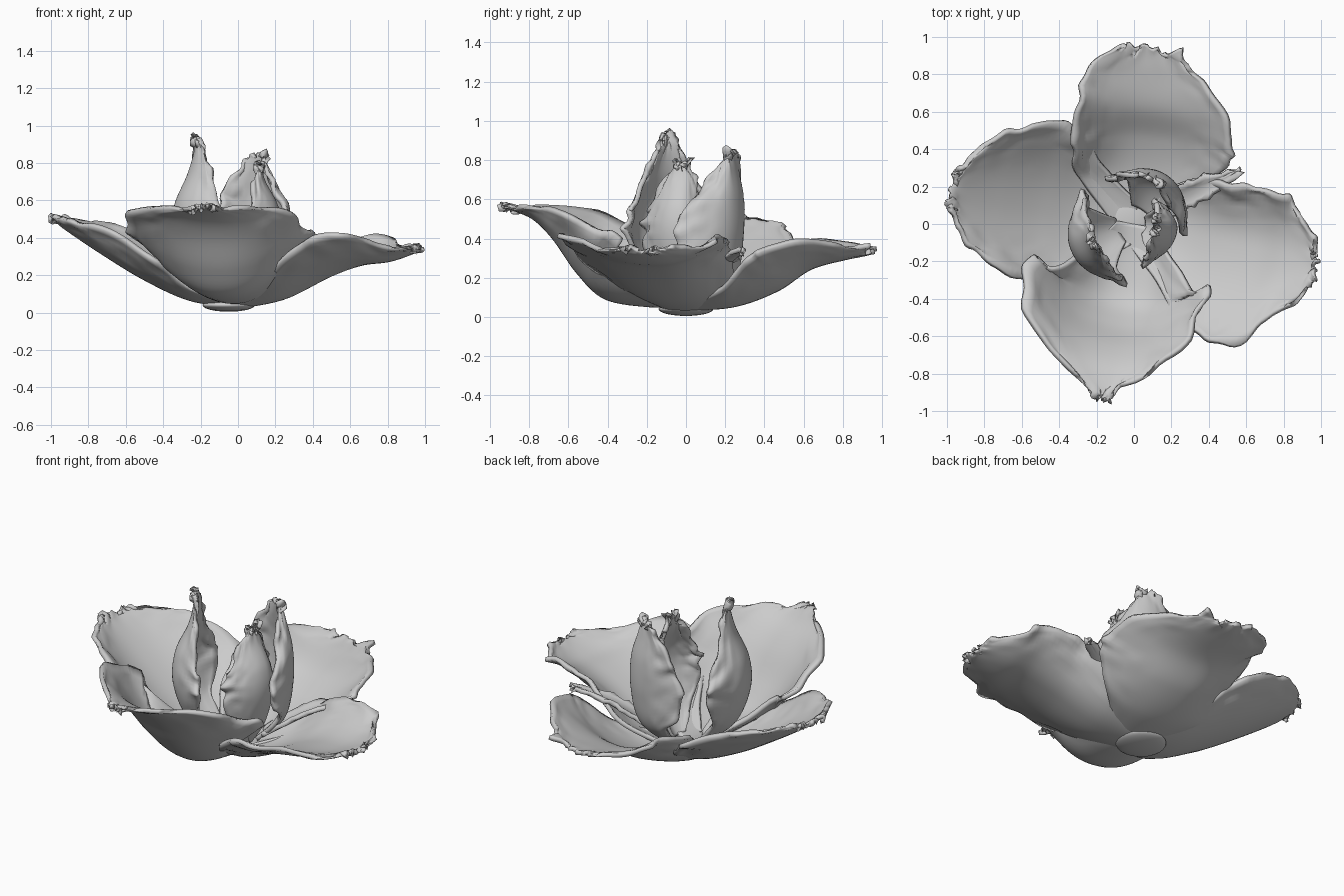
import bpy, math
from mathutils import Vector, noise


def spline(rows, t):
    # Catmull-Rom interpolation through the rows
    n = len(rows) - 1
    i = min(int(t * n), n - 1)
    f = t * n - i
    p0, p1, p2, p3 = (rows[max(0, min(n, i + k))] for k in (-1, 0, 1, 2))
    return [0.5 * (2*b + (c - a)*f + (2*a - 5*b + 4*c - d)*f*f + (3*b - a - 3*c + d)*f**3)
            for a, b, c, d in zip(p0, p1, p2, p3)]


def petal(name, angle, rows, ripple=0.03, thick=0.025, nu=44, nv=28):
    # rows: distance out, height, left width, right width, cupping of the edges
    a = math.radians(angle)
    out = Vector((math.cos(a), math.sin(a), 0))
    left = Vector((-out.y, out.x, 0))
    up = Vector((0, 0, 1))
    verts, faces = [], []
    for i in range(nu + 1):
        t = i / nu
        r, z, wl, wr, cup = spline(rows, t)
        r0, z0 = spline(rows, max(0, t - 0.02))[:2]
        r1, z1 = spline(rows, min(1, t + 0.02))[:2]
        slope = Vector((r1 - r0, z1 - z0)).normalized()
        normal = up * slope.x - out * slope.y
        along = out * slope.x + up * slope.y
        for j in range(nv + 1):
            v = 2 * j / nv - 1
            w = wl if v > 0 else wr
            edge = max(abs(v)**4, t**10) * min(1, t * 3)
            # ragged, wavy rim
            q = Vector((t * 6, v * 3, angle))
            n1, n2 = noise.noise(q), noise.noise(q * 2.1 + Vector((9, 4, 2)))
            p = out * r + up * z + left * (v * w)
            p += normal * (cup * abs(v)**2.2 + ripple * 0.7 * n1 * edge)
            p += left * (math.copysign(1, v) * abs(v)**3 * ripple * 1.3 * n2 * min(1, t * 3))
            p += along * (ripple * 1.2 * n2 * t**10)
            verts.append(p)
    for i in range(nu):
        for j in range(nv):
            k = i * (nv + 1) + j
            faces.append((k, k + nv + 1, k + nv + 2, k + 1))
    me = bpy.data.meshes.new(name)
    me.from_pydata(verts, [], faces)
    ob = bpy.data.objects.new(name, me)
    bpy.context.collection.objects.link(ob)
    sol = ob.modifiers.new("thickness", 'SOLIDIFY')
    sol.thickness, sol.offset = thick, 1
    for p in me.polygons:
        p.use_smooth = True
    return ob


# Wide outer petals
petal("outer_petal_left", 170, [
    (0, .03, .12, .12, .02), (.25, .06, .30, .30, .08), (.5, .17, .40, .46, .16),
    (.75, .32, .36, .42, .14), (.93, .44, .24, .27, .07), (1.0, .49, .08, .12, .02)])
petal("outer_petal_back", 85, [
    (0, .03, .12, .12, .02), (.25, .05, .33, .35, .10), (.47, .13, .38, .50, .20),
    (.64, .24, .38, .46, .15), (.82, .29, .32, .30, .07), (.95, .32, .14, .16, .03)])
petal("outer_petal_right", -12, [
    (0, .02, .12, .12, .02), (.25, .07, .28, .32, .10), (.5, .19, .33, .52, .17),
    (.67, .25, .34, .53, .16), (.82, .27, .30, .36, .10), (.95, .31, .17, .24, .04),
    (1.0, .33, .06, .12, .02)])
petal("outer_petal_front", 260, [
    (0, .05, .10, .10, .02), (.2, .05, .28, .26, .14), (.42, .09, .42, .44, .32),
    (.56, .22, .46, .52, .32), (.68, .39, .42, .50, .20), (.78, .49, .27, .35, .08),
    (.89, .54, .08, .12, .01), (.95, .56, .03, .05, 0)])

# Upright inner petals
petal("inner_petal_left", 204, [
    (.10, .06, .08, .08, .02), (.28, .20, .20, .20, .12), (.36, .40, .27, .26, .19),
    (.35, .58, .25, .25, .17), (.28, .74, .15, .15, .07), (.25, .86, .07, .07, .03),
    (.25, .94, .02, .02, 0)])
petal("inner_petal_right", -10, [
    (.08, .06, .06, .06, .02), (.17, .20, .12, .16, .08), (.23, .40, .15, .21, .14),
    (.22, .56, .13, .19, .13), (.15, .70, .08, .11, .05), (.12, .79, .03, .03, 0)])
petal("inner_petal_back", 55, [
    (.10, .06, .08, .08, .02), (.26, .20, .20, .20, .10), (.31, .40, .26, .27, .20),
    (.31, .60, .24, .21, .16), (.28, .75, .18, .06, .07), (.26, .85, .11, -.03, .01)])

# Small torn strip between the back and right petals
petal("torn_strip", 27, [
    (.15, .10, .06, .05, .01), (.3, .19, .08, .06, .02), (.45, .27, .06, .06, .02),
    (.64, .33, .01, .02, 0)], ripple=0.02, nu=16, nv=8)

# Base of the flower
bpy.ops.mesh.primitive_uv_sphere_add(segments=24, ring_count=12, location=(-.05, 0, .04))
base = bpy.context.object
base.name = "flower_base"
base.scale = (.14, .14, .035)
bpy.ops.object.shade_smooth()
